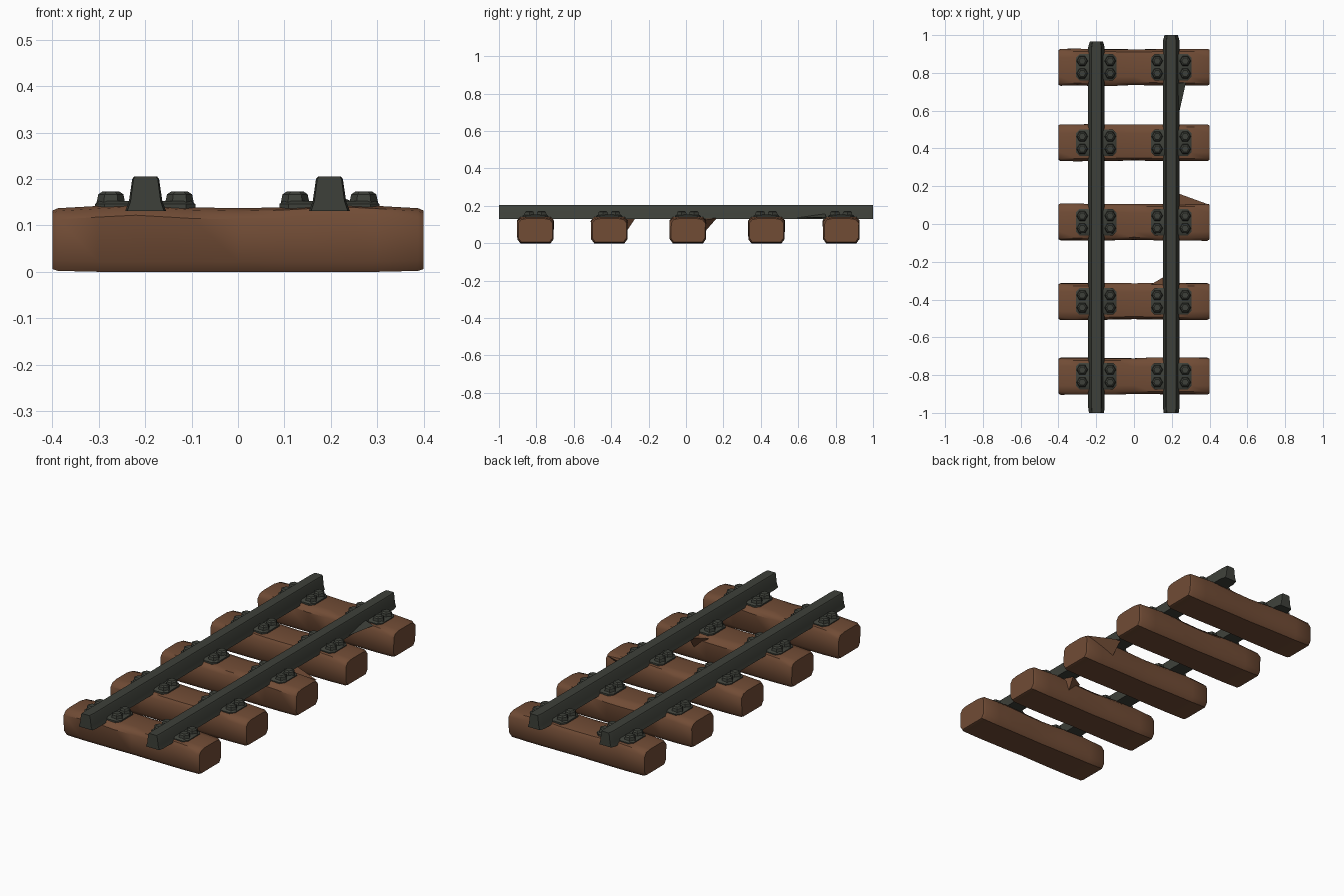
import bpy, bmesh, math, random

if "Cube" in bpy.data.objects:
    bpy.data.objects.remove(bpy.data.objects["Cube"])

random.seed(4)


def material(name, rgb):
    m = bpy.data.materials.new(name)
    m.diffuse_color = (*rgb, 1)
    m.use_nodes = True
    m.node_tree.nodes["Principled BSDF"].inputs["Base Color"].default_value = m.diffuse_color
    return m


WOOD = material("brown_wood", (0.165, 0.072, 0.036))
IRON = material("dark_iron", (0.047, 0.051, 0.041))


def finish(name, bm, mat, angle=35):
    bmesh.ops.recalc_face_normals(bm, faces=bm.faces)
    me = bpy.data.meshes.new(name)
    bm.to_mesh(me)
    bm.free()
    me.materials.append(mat)
    ob = bpy.data.objects.new(name, me)
    bpy.context.collection.objects.link(ob)
    bpy.ops.object.select_all(action='DESELECT')
    ob.select_set(True)
    bpy.context.view_layer.objects.active = ob
    bpy.ops.object.shade_smooth_by_angle(angle=math.radians(angle))
    return ob


def loft(bm, rings):
    """Skin a list of point rings and cap both ends."""
    rows = [[bm.verts.new(p) for p in r] for r in rings]
    for a, b in zip(rows, rows[1:]):
        n = len(a)
        for i in range(n):
            bm.faces.new((a[i], a[(i + 1) % n], b[(i + 1) % n], b[i]))
    bm.faces.new(rows[0])
    bm.faces.new(rows[-1])


def sleeper(name, yc):
    # stations: x, half depth, top height, bottom height
    stations = [(-0.4, .091, .132, .006), (-0.388, .097, .137, .002), (-0.3, .097, .142, 0),
                (-0.22, .097, .146, 0), (-0.1, .096, .139, 0), (0, .094, .137, 0),
                (0.1, .096, .139, 0), (0.22, .097, .146, 0), (0.3, .097, .142, 0),
                (0.388, .097, .137, .002), (0.4, .091, .132, .006)]
    bm = bmesh.new()
    rings = []
    for x, w, t, b in stations:
        j = random.uniform(-0.003, 0.003)
        prof = [(-w + .016, b), (w - .016, b), (w, b + .022), (w + j, t - .024),
                (w - .014, t - .006), (w - .045, t), (-w + .045, t),
                (-w + .014, t - .006), (-w + j, t - .024), (-w, b + .022)]
        rings.append([(x, yc + y, z) for y, z in prof])
    loft(bm, rings)
    finish(name, bm, WOOD, 40)


def rail(name, x, y0, y1):
    bm = bmesh.new()
    rings = []
    for y, s in [(y0, .9), (y0 + .03, 1), (y1 - .03, 1), (y1, .8)]:
        prof = [(-.044, .131), (.044, .131), (.036, .152), (.029, .2),
                (.025, .205), (-.025, .205), (-.029, .2), (-.036, .152)]
        rings.append([(x + px * s, y, z) for px, z in prof])
    loft(bm, rings)
    finish(name, bm, IRON, 30)


def tie_plate(name, x, y):
    # tapered plate with clipped corners and four low bolts
    bm = bmesh.new()

    def outline(w, d, c, z):
        return [(x + px, y + py, z) for px, py in
                [(-w + c, -d), (w - c, -d), (w, -d + c), (w, d - c),
                 (w - c, d), (-w + c, d), (-w, d - c), (-w, -d + c)]]
    loft(bm, [outline(.108, .07, .02, .134), outline(.108, .07, .02, .146),
              outline(.098, .06, .018, .153)])
    for sx in (-1, 1):
        for sy in (-1, 1):
            rings = []
            for r, z in [(.031, .148), (.027, .167), (.018, .173)]:
                rings.append([(x + sx * .074 + r * math.cos(k * math.pi / 3),
                               y + sy * .033 + r * math.sin(k * math.pi / 3), z) for k in range(6)])
            loft(bm, rings)
    finish(name, bm, IRON, 30)


def splinter(name, mat, pts):
    bm = bmesh.new()
    v = [bm.verts.new(p) for p in pts]
    for f in ((0, 1, 2), (0, 1, 3), (1, 2, 3), (0, 2, 3)):
        bm.faces.new([v[i] for i in f])
    finish(name, bm, mat, 20)


# sleepers with the plates that hold the rails
for i, yc in enumerate((-0.805, -0.41, 0.01, 0.43, 0.83)):
    sleeper(f"sleeper_{i + 1}", yc)
    for side, x in (("left", -0.2), ("right", 0.197)):
        tie_plate(f"{side}_plate_{i + 1}", x, yc)

# rails
rail("left_rail", -0.199, -1.0, 0.965)
rail("right_rail", 0.197, -1.0, 1.0)

# torn wedges joining sleepers and the right rail
splinter("middle_splinter", WOOD, [(.2, .1, .135), (.39, .105, .125), (.23, .1, .06), (.225, .165, .135)])
splinter("second_splinter", WOOD, [(.09, -.32, .135), (.2, -.32, .135), (.17, -.32, .06), (.175, -.27, .135)])
splinter("rail_splinter", IRON, [(.2, .75, .135), (.275, .75, .138), (.23, .55, .135), (.215, .74, .165)])
